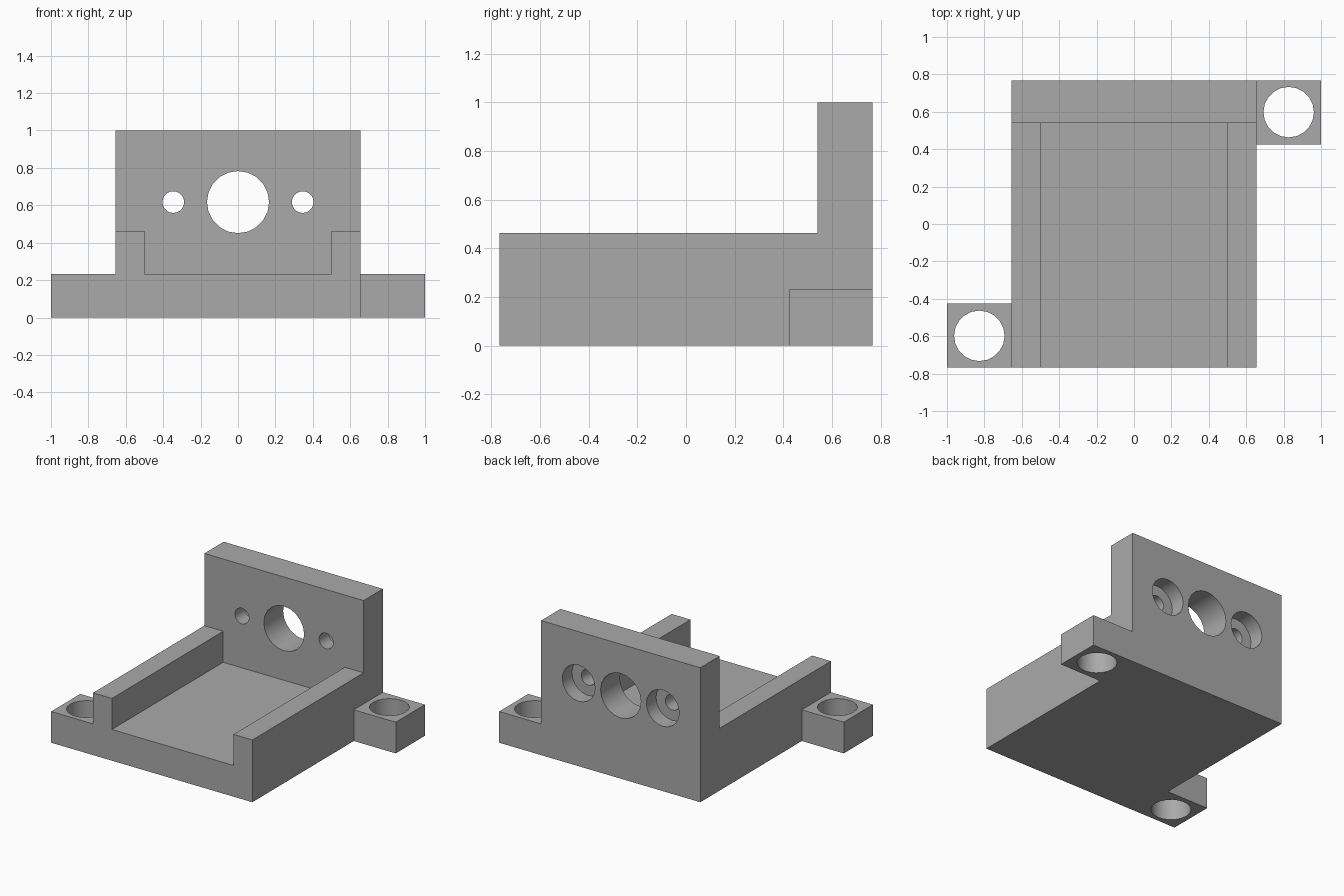
import bpy, bmesh, math
from mathutils import Matrix, Vector

cube = bpy.data.objects.get("Cube")
if cube:
    bpy.data.objects.remove(cube, do_unlink=True)

GREY = (0.4, 0.4, 0.4, 1)
mat = bpy.data.materials.new("plain grey")
mat.use_nodes = True
mat.diffuse_color = GREY
mat.node_tree.nodes["Principled BSDF"].inputs["Base Color"].default_value = GREY

HALF_W, HALF_D = 0.655, 0.767
FLOOR, RAIL, TOP = 0.232, 0.463, 1.0
WALL_Y, EAR_Y = 0.54, 0.425
HOLE_Z = 0.617


def add_object(name, bm):
    bmesh.ops.recalc_face_normals(bm, faces=bm.faces)
    mesh = bpy.data.meshes.new(name)
    bm.to_mesh(mesh)
    bm.free()
    mesh.materials.append(mat)
    obj = bpy.data.objects.new(name, mesh)
    bpy.context.collection.objects.link(obj)
    return obj


def prism(name, points, depth):
    """Extrude a closed outline along a vector."""
    bm = bmesh.new()
    face = bm.faces.new([bm.verts.new(p) for p in points])
    ext = bmesh.ops.extrude_face_region(bm, geom=[face], use_keep_orig=True)
    moved = [v for v in ext["geom"] if isinstance(v, bmesh.types.BMVert)]
    bmesh.ops.translate(bm, verts=moved, vec=Vector(depth))
    return add_object(name, bm)


def box(name, x0, x1, y0, y1, z0, z1):
    return prism(name, [(x0, y0, z0), (x1, y0, z0), (x1, y1, z0), (x0, y1, z0)],
                 (0, 0, z1 - z0))


def drill(name, centre, radius, length, along_y=False):
    bm = bmesh.new()
    turn = Matrix.Rotation(math.pi / 2, 4, "X") if along_y else Matrix()
    bmesh.ops.create_cone(bm, cap_ends=True, segments=20, radius1=radius,
                          radius2=radius, depth=length,
                          matrix=Matrix.Translation(centre) @ turn)
    obj = add_object(name, bm)
    obj.hide_render = True
    return obj


def combine(target, tool, operation):
    mod = target.modifiers.new("combine", "BOOLEAN")
    mod.operation, mod.solver, mod.object = operation, "EXACT", tool
    bpy.context.view_layer.objects.active = target
    bpy.ops.object.modifier_apply(modifier=mod.name)
    bpy.data.objects.remove(tool, do_unlink=True)


# Channel-shaped cradle with a rail on each side
half = [(HALF_W, 0), (HALF_W, RAIL), (0.5, RAIL), (0.5, FLOOR)]
outline = half + [(-x, z) for x, z in reversed(half)]
bracket = prism("mounting_bracket", [(x, -HALF_D, z) for x, z in outline],
                (0, 2 * HALF_D, 0))

# Upright back wall
combine(bracket, box("back_wall", -HALF_W, HALF_W, WALL_Y, HALF_D, 0, TOP), "UNION")

# Diagonally opposite mounting ears, each with a bolt hole
for s in (1, -1):
    xs = sorted((s * 0.6, s))
    ys = sorted((s * EAR_Y, s * HALF_D))
    combine(bracket, box("mounting_ear", *xs, *ys, 0, FLOOR), "UNION")
    combine(bracket, drill("bolt_drill", (s * 0.827, s * 0.598, 0.1), 0.135, 0.6),
            "DIFFERENCE")

# Central bore, and screw holes counterbored from the back
wall_mid = (WALL_Y + HALF_D) / 2
combine(bracket, drill("bore_drill", (0, wall_mid, HOLE_Z), 0.166, 0.4, True),
        "DIFFERENCE")
for s in (1, -1):
    combine(bracket, drill("screw_drill", (s * 0.346, wall_mid, HOLE_Z),
                           0.058, 0.4, True), "DIFFERENCE")
    combine(bracket, drill("counterbore_drill", (s * 0.346, wall_mid + 0.15, HOLE_Z),
                           0.135, 0.3, True), "DIFFERENCE")

# Smooth hole walls, crisp edges elsewhere
bpy.ops.object.select_all(action="DESELECT")
bracket.select_set(True)
bpy.context.view_layer.objects.active = bracket
bpy.ops.object.shade_smooth_by_angle(angle=math.radians(30))
